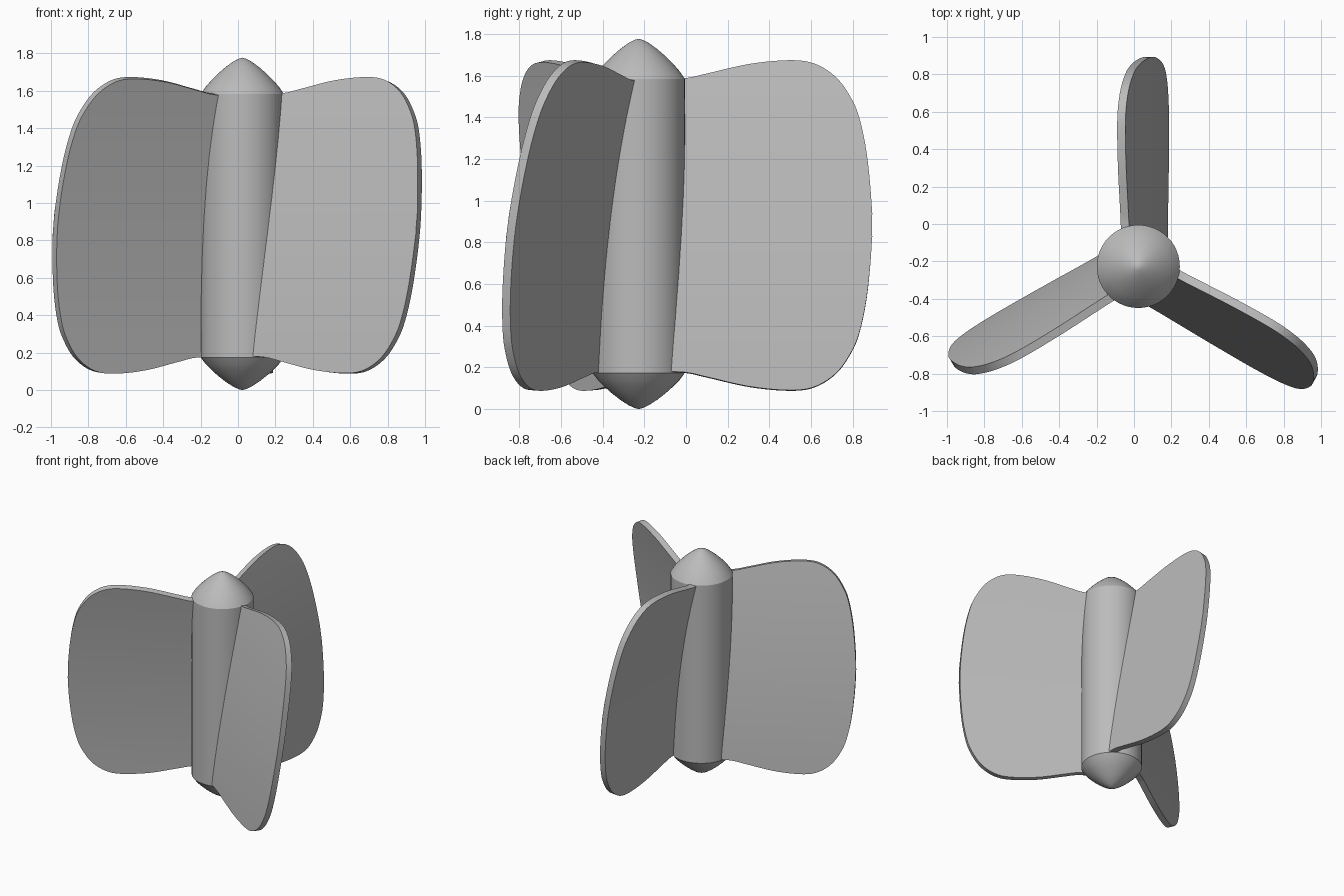
import bpy, bmesh, math
from mathutils import Vector, Matrix

if "Cube" in bpy.data.objects:
    bpy.data.objects.remove(bpy.data.objects["Cube"])

HUB = Vector((0.023, -0.227, 0))   # hub axis
MID = 0.879                        # mid height of hub and blades

grey = bpy.data.materials.new("light grey")
grey.use_nodes = True
colour = (0.5, 0.5, 0.5, 1)
grey.diffuse_color = colour
grey.node_tree.nodes["Principled BSDF"].inputs["Base Color"].default_value = colour


def finish(bm, name):
    """Turn a bmesh into a smooth-shaded object on the hub axis."""
    mesh = bpy.data.meshes.new(name)
    bm.to_mesh(mesh)
    bm.free()
    mesh.materials.append(grey)
    ob = bpy.data.objects.new(name, mesh)
    bpy.context.collection.objects.link(ob)
    ob.location = HUB
    return ob


def smooth(ob):
    bpy.ops.object.select_all(action='DESELECT')
    ob.select_set(True)
    bpy.context.view_layer.objects.active = ob
    bpy.ops.object.shade_smooth_by_angle(angle=math.radians(30))


def spline(pts, steps):
    """Catmull-Rom curve through 2D points."""
    p = [Vector(q) for q in pts]
    p = [2 * p[0] - p[1]] + p + [Vector((p[-2].x, -p[-2].y))]
    out = []
    for a, b, c, d in zip(p, p[1:], p[2:], p[3:]):
        for i in range(steps):
            t = i / steps
            out.append(0.5 * (2 * b + (c - a) * t + (2 * a - 5 * b + 4 * c - d) * t * t
                              + (3 * b - a - 3 * c + d) * t ** 3))
    return out + [p[-2]]


# Hub: straight barrel with a rounded cone on each end
nose = [(0.222, 0), (0.196, 0.2), (0.165, 0.38), (0.13, 0.56),
        (0.09, 0.74), (0.05, 0.89), (0.02, 0.97), (0, 1)]
low, high = 0.174, 1.583
profile = [(r, low * (1 - f)) for r, f in reversed(nose)]
profile += [(r, high + 0.194 * f) for r, f in nose]
bm = bmesh.new()
verts = [bm.verts.new((r, 0, z)) for r, z in profile]
edges = [bm.edges.new(pair) for pair in zip(verts, verts[1:])]
bmesh.ops.spin(bm, geom=verts + edges, axis=(0, 0, 1), cent=(0, 0, 0),
               angle=math.tau, steps=48, use_merge=True)
bmesh.ops.remove_doubles(bm, verts=bm.verts, dist=1e-4)
bmesh.ops.recalc_face_normals(bm, faces=bm.faces)
smooth(finish(bm, "hub"))

# Blade outline: distance from the axis, half height
outline = spline([(0.06, 0.70), (0.22, 0.704), (0.33, 0.727), (0.53, 0.772),
                  (0.72, 0.79), (0.84, 0.775), (0.94, 0.715), (1.01, 0.625),
                  (1.06, 0.51), (1.10, 0.3), (1.12, 0)], 5)
ROWS = 24


def camber(z):
    """Sideways offset of the tilted, slightly curved blade at height z."""
    s = z / 0.79
    return 0.057 - 0.1165 * s - 0.0315 * s * s


def blade(name, angle):
    bm = bmesh.new()
    grid = []
    for r, h in outline:
        heights = [h * (2 * j / ROWS - 1) for j in range(ROWS + 1)]
        grid.append([bm.verts.new((camber(z), r, z + MID)) for z in heights])
    for a, b in zip(grid, grid[1:]):
        for j in range(ROWS):
            bm.faces.new((a[j], b[j], b[j + 1], a[j + 1]))
    bmesh.ops.remove_doubles(bm, verts=bm.verts, dist=1e-4)
    bmesh.ops.recalc_face_normals(bm, faces=bm.faces)
    bm.transform(Matrix.Rotation(angle, 4, 'Z'))
    ob = finish(bm, name)
    mod = ob.modifiers.new("thickness", 'SOLIDIFY')
    mod.thickness = 0.045
    mod.offset = 0
    bpy.context.view_layer.objects.active = ob
    bpy.ops.object.modifier_apply(modifier=mod.name)
    smooth(ob)


# Three blades spaced evenly around the hub
for i, name in enumerate(("back_blade", "right_blade", "left_blade")):
    blade(name, i * math.tau / 3)
